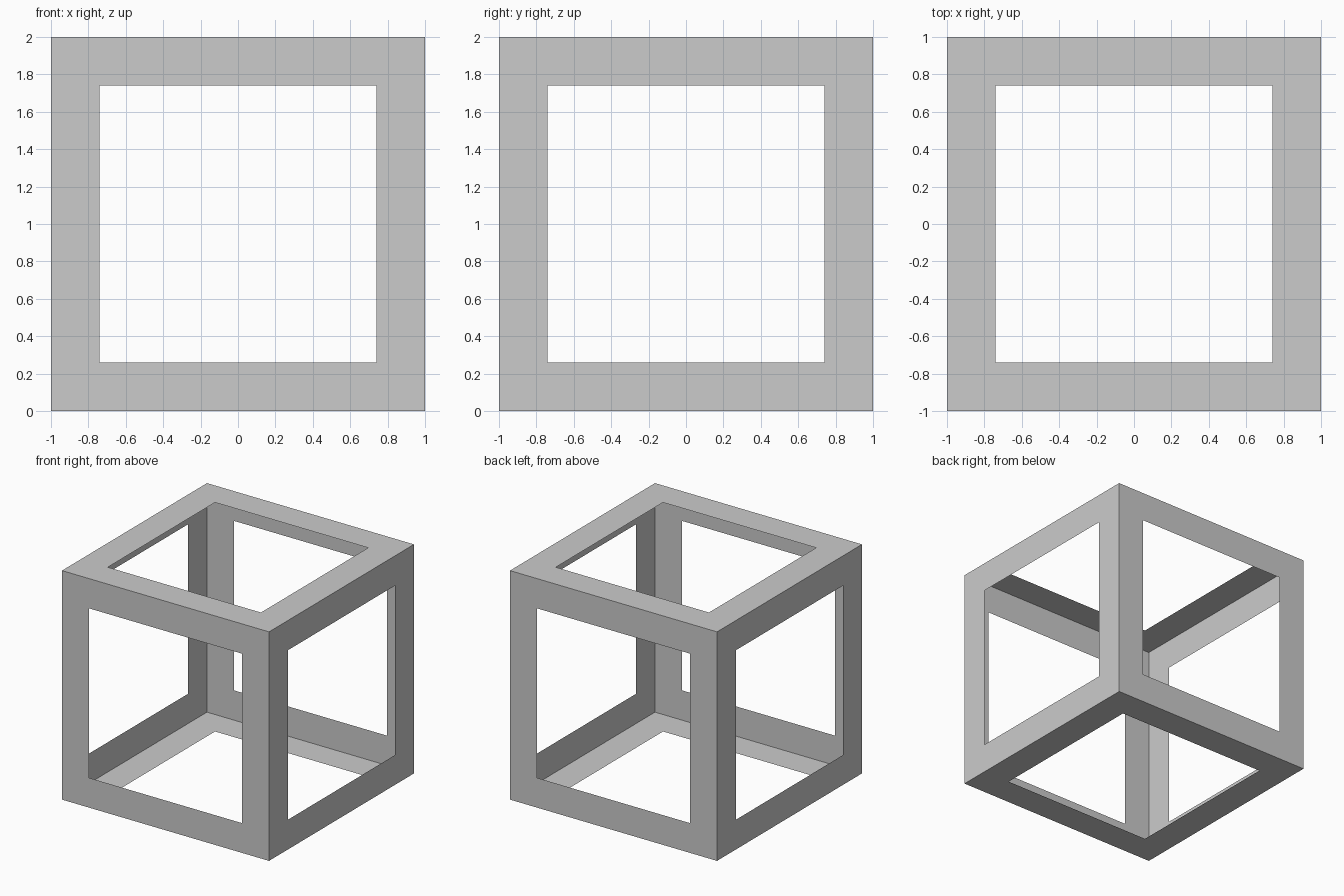
import bpy, bmesh
from mathutils import Matrix

if "Cube" in bpy.data.objects:
    bpy.data.objects.remove(bpy.data.objects["Cube"])

SIZE = 2.0
BORDER = 0.26

# Thin cube shell: each face is inset, then its centre panel is cut out
bm = bmesh.new()
bmesh.ops.create_cube(bm, size=SIZE, matrix=Matrix.Translation((0, 0, SIZE / 2)))
panels = list(bm.faces)
bmesh.ops.inset_individual(bm, faces=panels, thickness=BORDER, use_even_offset=True)
bmesh.ops.delete(bm, geom=panels, context='FACES')

mesh = bpy.data.meshes.new("open_cube_frame")
bm.to_mesh(mesh)
bm.free()
frame = bpy.data.objects.new("open_cube_frame", mesh)
bpy.context.collection.objects.link(frame)
